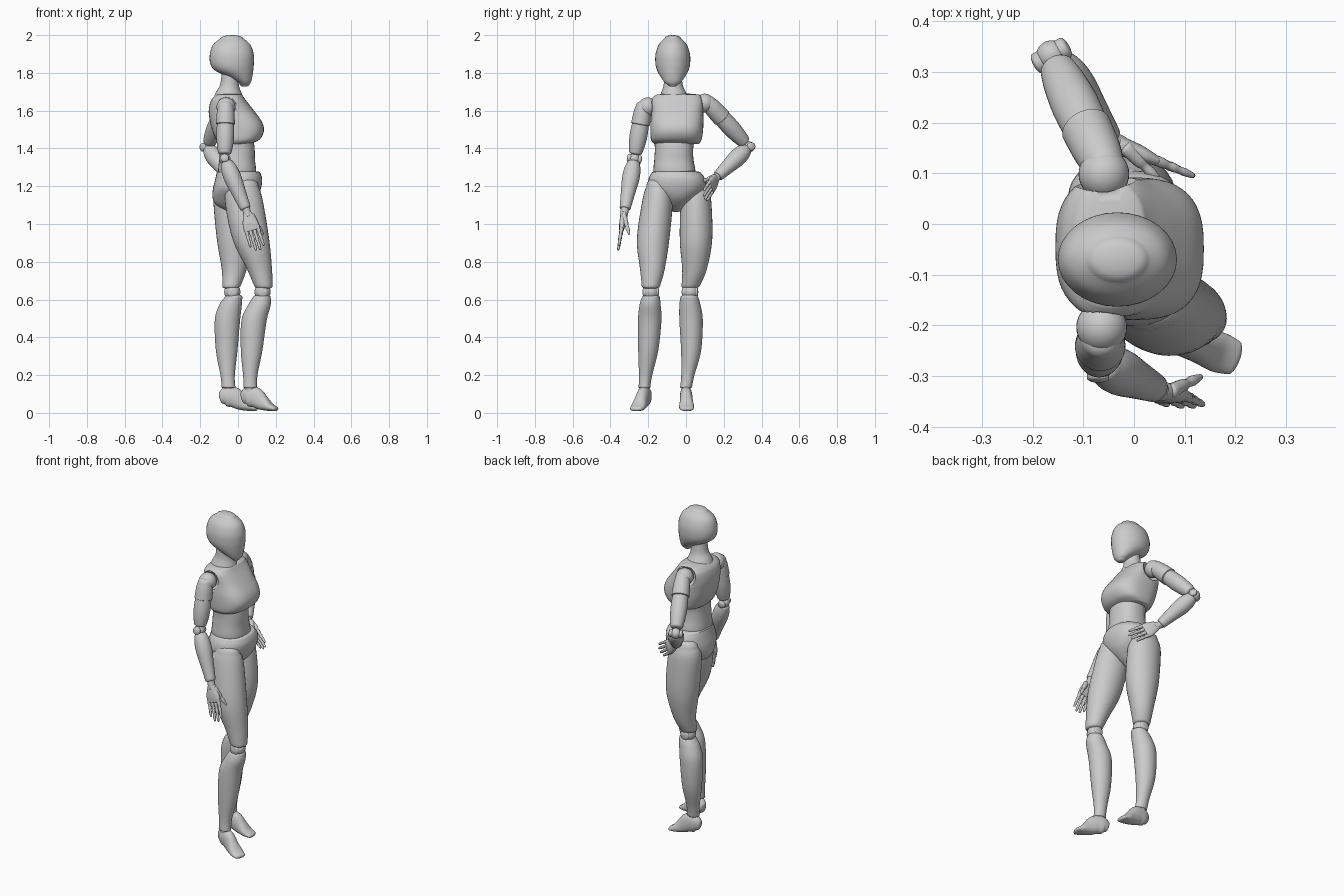
import bpy, bmesh, math
from mathutils import Vector as V

if "Cube" in bpy.data.objects:
    bpy.data.objects.remove(bpy.data.objects["Cube"])


def finish(bm, name):
    bmesh.ops.recalc_face_normals(bm, faces=bm.faces)
    me = bpy.data.meshes.new(name)
    bm.to_mesh(me)
    bm.free()
    for p in me.polygons:
        p.use_smooth = True
    me.set_sharp_from_angle(angle=math.radians(50))
    ob = bpy.data.objects.new(name, me)
    bpy.context.collection.objects.link(ob)
    return ob


def catmull(rows, steps):
    out = []
    for i in range(len(rows) - 1):
        a, b, c, d = (rows[max(0, min(len(rows) - 1, i + k))] for k in (-1, 0, 1, 2))
        for s in range(steps):
            t = s / steps
            out.append([q + 0.5 * t * (r - p + t * (2*p - 5*q + 4*r - w + t * (3*(q - r) + w - p)))
                        for p, q, r, w in zip(a, b, c, d)])
    return out + [list(rows[-1])]


def loft(name, rows, u=None, caps=(0.008, 0.008), power=2.0, n=32, steps=5):
    """Rows are (x, y, z, radius along u, radius across). Without u the rings lie flat."""
    rows = catmull(rows, steps)
    ends = [(V(rows[0][:3]) - V(rows[1][:3])).normalized(), (V(rows[-1][:3]) - V(rows[-2][:3])).normalized()]

    def dome(row, d, h):
        return [[*(V(row[:3]) + d * h * math.sin(a)), row[3] * math.cos(a), row[4] * math.cos(a)]
                for a in (math.radians(x) for x in (22, 45, 66, 84))]
    k0 = dome(rows[0], ends[0], caps[0])[::-1]
    k1 = dome(rows[-1], ends[1], caps[1])
    tang = [ends[0] * -1] * 4
    for i in range(len(rows)):
        tang.append((V(rows[min(i + 1, len(rows) - 1)][:3]) - V(rows[max(i - 1, 0)][:3])).normalized())
    tang += [ends[1]] * 4
    bm = bmesh.new()
    rings = []
    for row, t in zip(k0 + rows + k1, tang):
        if u is None:
            ax, ay = V((1, 0, 0)), V((0, 1, 0))
        else:
            ax = V(u)
            ax = (ax - t * ax.dot(t)).normalized()
            ay = t.cross(ax)
        ring = []
        for j in range(n):
            c, s = math.cos(2 * math.pi * j / n), math.sin(2 * math.pi * j / n)
            c = math.copysign(abs(c) ** (2 / power), c)
            s = math.copysign(abs(s) ** (2 / power), s)
            ring.append(bm.verts.new(V(row[:3]) + ax * row[3] * c + ay * row[4] * s))
        rings.append(ring)
    for a, b in zip(rings, rings[1:]):
        for j in range(n):
            bm.faces.new((a[j], a[(j + 1) % n], b[(j + 1) % n], b[j]))
    bm.faces.new(rings[0])
    bm.faces.new(rings[-1])
    return finish(bm, name)


def box_rows(rows):
    """Turn (z, x min, x max, y min, y max) extents into loft rows."""
    return [((a + b) / 2, (c + d) / 2, z, (b - a) / 2, (d - c) / 2) for z, a, b, c, d in rows]


def ball(name, pos, r):
    bm = bmesh.new()
    bmesh.ops.create_uvsphere(bm, u_segments=32, v_segments=16, radius=r)
    bmesh.ops.translate(bm, verts=bm.verts, vec=pos)
    return finish(bm, name)


# head and neck
loft("head", box_rows([(1.735, .012, .058, -.095, -.045), (1.752, -.005, .069, -.115, -.025),
     (1.785, -.07, .077, -.138, -.002), (1.815, -.125, .081, -.154, .014), (1.85, -.147, .084, -.162, .022),
     (1.90, -.149, .083, -.161, .021), (1.95, -.132, .065, -.144, .004), (1.983, -.092, .028, -.114, -.026)]),
     caps=(.008, .017))
loft("neck", [(-.05, -.06, 1.65, .085, .09), (-.05, -.065, 1.695, .068, .066), (-.045, -.068, 1.74, .049, .05),
              (-.04, -.07, 1.82, .045, .045)])

# torso
chest = loft("chest", box_rows([(1.425, -.10, .065, -.17, .07), (1.445, -.115, .112, -.185, .082),
     (1.49, -.135, .137, -.189, .09), (1.54, -.148, .127, -.188, .092), (1.60, -.155, .085, -.182, .092),
     (1.655, -.143, .042, -.184, .095), (1.68, -.12, .025, -.165, .08)]), power=2.7, caps=(.006, .012), n=48)
loft("abdomen", box_rows([(1.22, -.10, .09, -.16, .05), (1.28, -.105, .096, -.172, .05),
     (1.34, -.10, .09, -.168, .04), (1.40, -.097, .088, -.165, .038), (1.46, -.10, .08, -.17, .05)]), power=2.3)
loft("pelvis", box_rows([(1.072, -.065, .015, -.085, -.02), (1.10, -.115, .06, -.115, .01),
     (1.14, -.135, .10, -.155, .06), (1.19, -.132, .122, -.198, .102), (1.24, -.12, .128, -.198, .10),
     (1.275, -.112, .115, -.18, .075)]), power=2.2)

# legs: shared thickness, one path per side
thigh_r = [(1.20, .078, .06), (1.13, .10, .08), (.92, .097, .086), (.76, .066, .065), (.67, .048, .048)]
calf_r = [(.61, .048, .048), (.57, .06, .056), (.49, .067, .062), (.33, .057, .053), (.20, .038, .035), (.135, .036, .031)]
foot_rows = [(-.035, .082, .022, .034), (-.01, .087, .031, .052), (.03, .082, .033, .054), (.07, .055, .035, .042),
             (.11, .033, .04, .024), (.142, .022, .035, .013)]
legs = {
    "right": ([(.03, -.15), (.03, -.15), (.068, -.174), (.114, -.178), (.135, -.186)],
              [(.125, -.186), (.113, -.19), (.085, -.192), (.072, -.20), (.065, -.214), (.065, -.22)],
              (.062, -.215), (.94, -.34)),
    "left": ([(-.035, .055), (-.03, .053), (-.015, .053), (-.02, .045), (-.035, .024)],
             [(-.025, .018), (-.04, .021), (-.056, .027), (-.06, .027), (-.055, .01), (-.05, 0)],
             (-.052, 0), (1, .03)),
}
for side, (tp, cp, ankle, d) in legs.items():
    loft(side + "_thigh", [(*p, *r) for p, r in zip(tp, thigh_r)], caps=(.045, .015))
    loft(side + "_calf", [(*p, *r) for p, r in zip(cp, calf_r)], caps=(.02, .006))
    k = V((*((V(tp[-1]) + V(cp[0])) / 2), .64))
    ball(side + "_knee", k, .043)
    loft(side + "_knee_hinge", [(k.x, k.y - .036, k.z, .028, .028), (k.x, k.y + .036, k.z, .028, .028)], u=(1, 0, 0))
    loft(side + "_ankle", [(*cp[-1], .15, .028, .025), (*cp[-1], .09, .028, .025)])
    loft(side + "_foot", [(ankle[0] + d[0] * t, ankle[1] + d[1] * t, z, w, h) for t, z, w, h in foot_rows],
         u=(-d[1], d[0], 0), caps=(.012, .014), power=2.2)


# arms and hands
def along(a, b, pts):
    return [(*a.lerp(b, t), r, r) for t, r in pts]


def hand(side, w, tip, spread, thumb):
    d = (tip - w).normalized()
    L = (tip - w).length
    s = (spread - d * spread.dot(d)).normalized()
    loft(side + "_wrist", along(w - d * .03, w + d * .03, [(0, .022), (1, .02)]), u=s)
    loft(side + "_palm", [(*(w + d * L * t), a, b) for t, a, b in
         ((.07, .022, .017), (.2, .033, .018), (.35, .042, .017), (.5, .043, .012))], u=s, power=2.5)
    bends = ((0, .0095), (.2, .0105), (.36, .0075), (.5, .0095), (.66, .007), (.82, .008), (1, .006))
    for i, reach in enumerate((.94, 1.02, 1.0, .88)):
        k = 1.5 - i
        loft(f"{side}_finger_{i + 1}", along(w + d * L * .48 + s * k * .021, w + d * L * reach + s * k * .023, bends),
             u=s, n=12, steps=2)
    loft(side + "_thumb", along(w + d * L * .15 + s * .02, thumb,
         ((0, .015), (.4, .013), (.55, .009), (.75, .0105), (1, .006))), u=d, n=12, steps=3)


arms = {
    "right": (V((-.065, -.225, 1.62)), V((-.07, -.273, 1.345)), V((.045, -.325, 1.07)),
              V((.105, -.358, .87)), V((1, 0, .1)), V((.13, -.302, .95))),
    "left": (V((-.06, .118, 1.64)), V((-.163, .332, 1.408)), V((-.048, .163, 1.248)),
             V((.105, .10, 1.145)), V((.25, -.1, 1)), V((.05, .085, 1.225))),
}
for side, (s, e, w, tip, spread, thumb) in arms.items():
    # shoulder socket cut into the chest
    cutter = ball(side + "_socket_cutter", s, .072)
    cutter.hide_render = True
    cutter.hide_set(True)
    m = chest.modifiers.new("socket", "BOOLEAN")
    m.object, m.operation = cutter, "DIFFERENCE"
    ball(side + "_shoulder_ball", s.lerp(V((-.055, -.045, s.z)), .12), .05)
    loft(side + "_shoulder_cap", along(s, e, [(-.02, .04), (.12, .047), (.33, .05)]), u=(1, 0, 0), caps=(.025, .006))
    loft(side + "_upper_arm", along(s, e, [(.34, .045), (.55, .047), (.75, .042), (.88, .035)]), u=(1, 0, 0), caps=(.006, .012))
    # elbow hinge
    axis = (e - s).cross(w - e).normalized()
    ball(side + "_elbow", e, .03)
    loft(side + "_elbow_pin", along(e - axis * .032, e + axis * .032, [(0, .022), (1, .022)]), u=e - s)
    loft(side + "_forearm", along(e, w, [(.09, .034), (.2, .043), (.38, .046), (.65, .038), (.95, .029)]),
         u=axis, caps=(.015, .006))
    hand(side, w, tip, spread, thumb)
